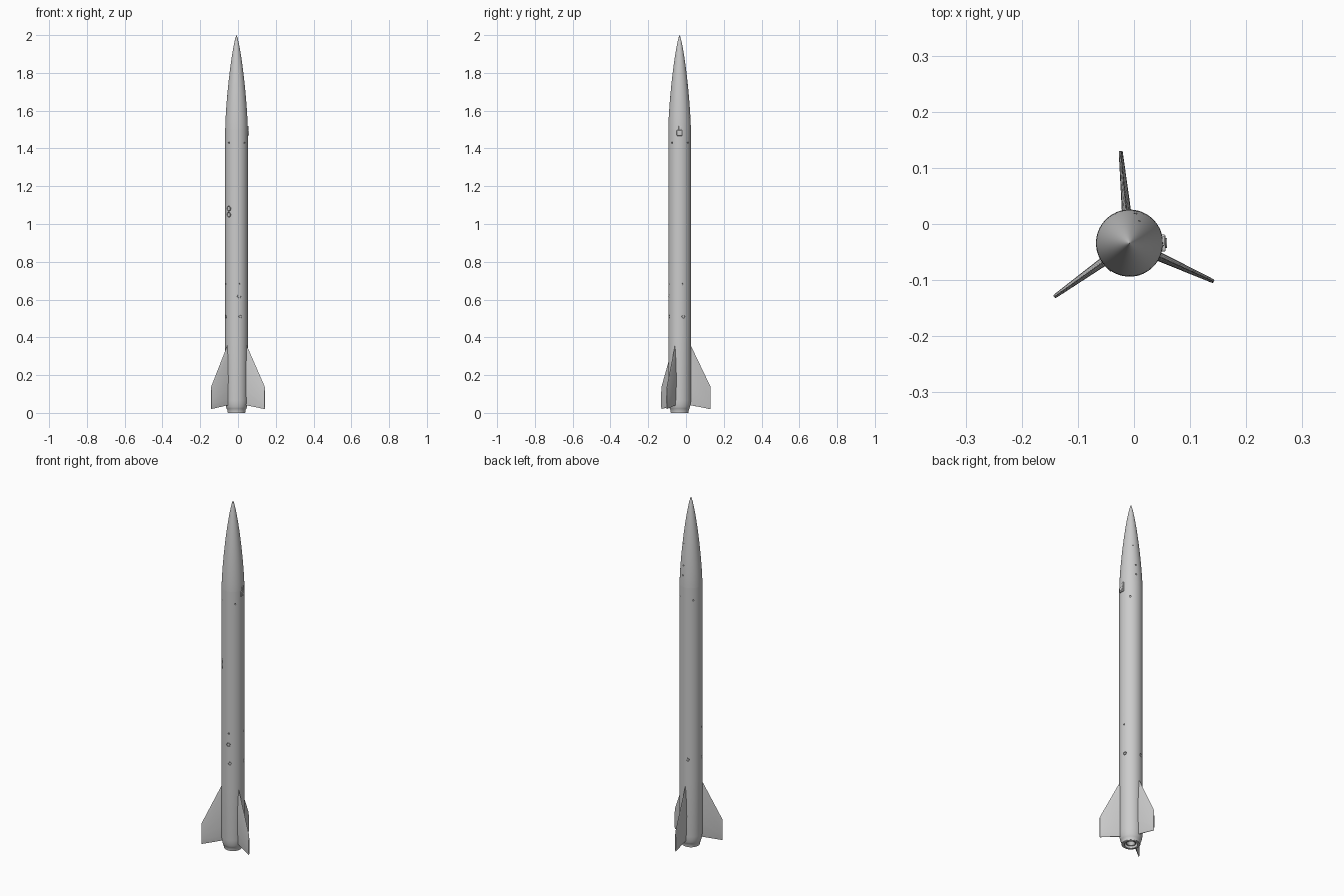
import bpy, bmesh, math
from mathutils import Matrix, Vector

if "Cube" in bpy.data.objects:
    bpy.data.objects.remove(bpy.data.objects["Cube"])

CX, CY, R = -0.008, -0.034, 0.0597
SEG = 96


def finish(bm, name, smooth=True):
    bmesh.ops.recalc_face_normals(bm, faces=bm.faces)
    me = bpy.data.meshes.new(name)
    bm.to_mesh(me)
    bm.free()
    ob = bpy.data.objects.new(name, me)
    bpy.context.collection.objects.link(ob)
    ob.location = (CX, CY, 0)
    if smooth:
        bpy.ops.object.select_all(action='DESELECT')
        bpy.context.view_layer.objects.active = ob
        ob.select_set(True)
        bpy.ops.object.shade_smooth_by_angle(angle=math.radians(35))
    return ob


def lathe(name, profile):
    """Spin (radius, z) points; ends on the axis become single poles."""
    bm = bmesh.new()
    rings = []
    for r, z in profile:
        if r < 1e-6:
            rings.append([bm.verts.new((0, 0, z))])
        else:
            rings.append([bm.verts.new((r * math.cos(2 * math.pi * i / SEG),
                                        r * math.sin(2 * math.pi * i / SEG), z))
                          for i in range(SEG)])
    for a, b in zip(rings, rings[1:]):
        for i in range(SEG):
            j = (i + 1) % SEG
            if len(a) == 1:
                bm.faces.new((a[0], b[j], b[i]))
            elif len(b) == 1:
                bm.faces.new((a[i], a[j], b[0]))
            else:
                bm.faces.new((a[i], a[j], b[j], b[i]))
    return finish(bm, name)


def radial(angle, z, r):
    """Matrix with local z pointing outwards from the tube."""
    a = math.radians(angle)
    out = Vector((math.cos(a), math.sin(a), 0))
    side = Vector((-math.sin(a), math.cos(a), 0))
    m = Matrix((side, Vector((0, 0, 1)), out)).transposed().to_4x4()
    m.translation = out * r + Vector((0, 0, z))
    return m


def discs(name, items, depth, smooth=True):
    """Short cylinders on the skin: items are (angle, z, size, centre radius)."""
    bm = bmesh.new()
    for ang, z, size, r in items:
        bmesh.ops.create_cone(bm, cap_ends=True, segments=24, radius1=size, radius2=size,
                              depth=depth, matrix=radial(ang, z, r))
    return finish(bm, name, smooth)


def nose_r(z):
    t = math.acos(1 - 2 * (2.0 - z) / 0.5)
    return R * math.sqrt(max(0, t - math.sin(2 * t) / 2) / math.pi)


# Body tube with rounded tail and hollow motor end
body = lathe("body_tube", [
    (0, 0.06), (0.03, 0.06), (0.034, 0.012), (0.041, 0.012), (0.042, 0.003),
    (0.048, 0.003), (0.049, 0.018), (0.052, 0.022), (0.0555, 0.033), (0.0583, 0.048),
    (R, 0.065), (R, 0.4), (R, 0.8), (R, 1.2), (R, 1.5), (0, 1.5)])

# Slender rounded nose
nose_zs = [1.5 + 0.5 * math.sin(math.pi / 2 * i / 36) for i in range(37)]
nose = lathe("nose_cone", [(0, 1.5)] + [(nose_r(z), z) for z in nose_zs[:-1]] + [(0, 2.0)])

# Motor nozzle and retaining ring
lathe("motor_nozzle", [(0, 0.045), (0.009, 0.04), (0.022, 0.01), (0.026, 0.008),
                       (0.0275, 0.015), (0.0275, 0.061), (0, 0.061)])
lathe("retaining_ring", [(0.034, 0.014), (0.034, 0), (0.046, 0), (0.047, 0.014)])

# Recessed screws and vent holes
screws = [(a, 0.51, 0.009) for a in (-71, 19, 109, 199)] + [(-78, 0.617, 0.011)]
buttons = [(-133, 1.05, 0.0135), (-133, 1.082, 0.0135)]
vents = ([(a, 0.682, 0.0045) for a in (-76, 14, 194)]
         + [(a, 1.43, 0.0045) for a in (-43, 47, 137, 227)])
nose_vents = [(78, 1.565, 0.004), (78, 1.62, 0.004), (65, 1.74, 0.003)]

cut_body = discs("body_hole_cutter", [(a, z, s, R) for a, z, s in screws + buttons + vents],
                 0.014, False)
cut_nose = discs("nose_hole_cutter", [(a, z, s, nose_r(z)) for a, z, s in nose_vents],
                 0.012, False)
for target, cutter in ((body, cut_body), (nose, cut_nose)):
    mod = target.modifiers.new("holes", 'BOOLEAN')
    mod.operation = 'DIFFERENCE'
    mod.solver = 'EXACT'
    mod.object = cutter
    bpy.context.view_layer.update()
    bpy.context.view_layer.objects.active = target
    bpy.ops.object.modifier_apply(modifier=mod.name)
    bpy.data.objects.remove(cutter)

discs("screw_heads", [(a, z, s * 0.7, R - 0.004) for a, z, s in screws], 0.008)
discs("guide_buttons", [(a, z, s * 0.75, R - 0.004) for a, z, s in buttons], 0.009)


# Swept fins with lens-shaped sections, tapering to a thin tip
def fin(name, angle):
    a = math.radians(angle)
    out = Vector((math.cos(a), math.sin(a), 0))
    side = Vector((-math.sin(a), math.cos(a), 0))
    half = [(0, 0.25), (0.08, 0.6), (0.25, 0.92), (0.45, 1), (0.65, 0.88), (0.85, 0.5), (0.96, 0.2)]
    loop = half + [(1, 0)] + [(u, -w) for u, w in reversed(half)]
    stations = [(0.05, 0.042, 0.377, 0.0085), (0.1625, 0.0205, 0.143, 0.0036),
                (0.165, 0.021, 0.136, 0.0026)]
    bm = bmesh.new()
    rings = [[bm.verts.new(out * r + side * (w * t) + Vector((0, 0, z0 + (z1 - z0) * u)))
              for u, w in loop] for r, z0, z1, t in stations]
    n = len(loop)
    for p, q in zip(rings, rings[1:]):
        for i in range(n):
            bm.faces.new((p[i], p[(i + 1) % n], q[(i + 1) % n], q[i]))
    bm.faces.new(rings[0])
    bm.faces.new(rings[-1])
    finish(bm, name)


for k in range(3):
    fin(f"fin_{k + 1}", 95.5 + 120 * k)


# Small side camera: housing, mounting tab and lens
def block(name, y, z, wide, high, r0, r1, bevel):
    bm = bmesh.new()
    bmesh.ops.create_cube(bm, size=1, matrix=radial(0, z, (r0 + r1) / 2)
                          @ Matrix.Translation((y, 0, 0))
                          @ Matrix.Diagonal((wide, high, r1 - r0, 1)))
    bmesh.ops.bevel(bm, geom=bm.edges[:], offset=bevel, segments=3, affect='EDGES', profile=0.5)
    finish(bm, name)


block("camera_housing", 0, 1.482, 0.030, 0.030, 0.05, 0.0645, 0.003)
block("camera_tab", 0.004, 1.507, 0.018, 0.026, 0.05, 0.0625, 0.002)
discs("camera_lens", [(0, 1.482, 0.009, 0.064)], 0.006)
